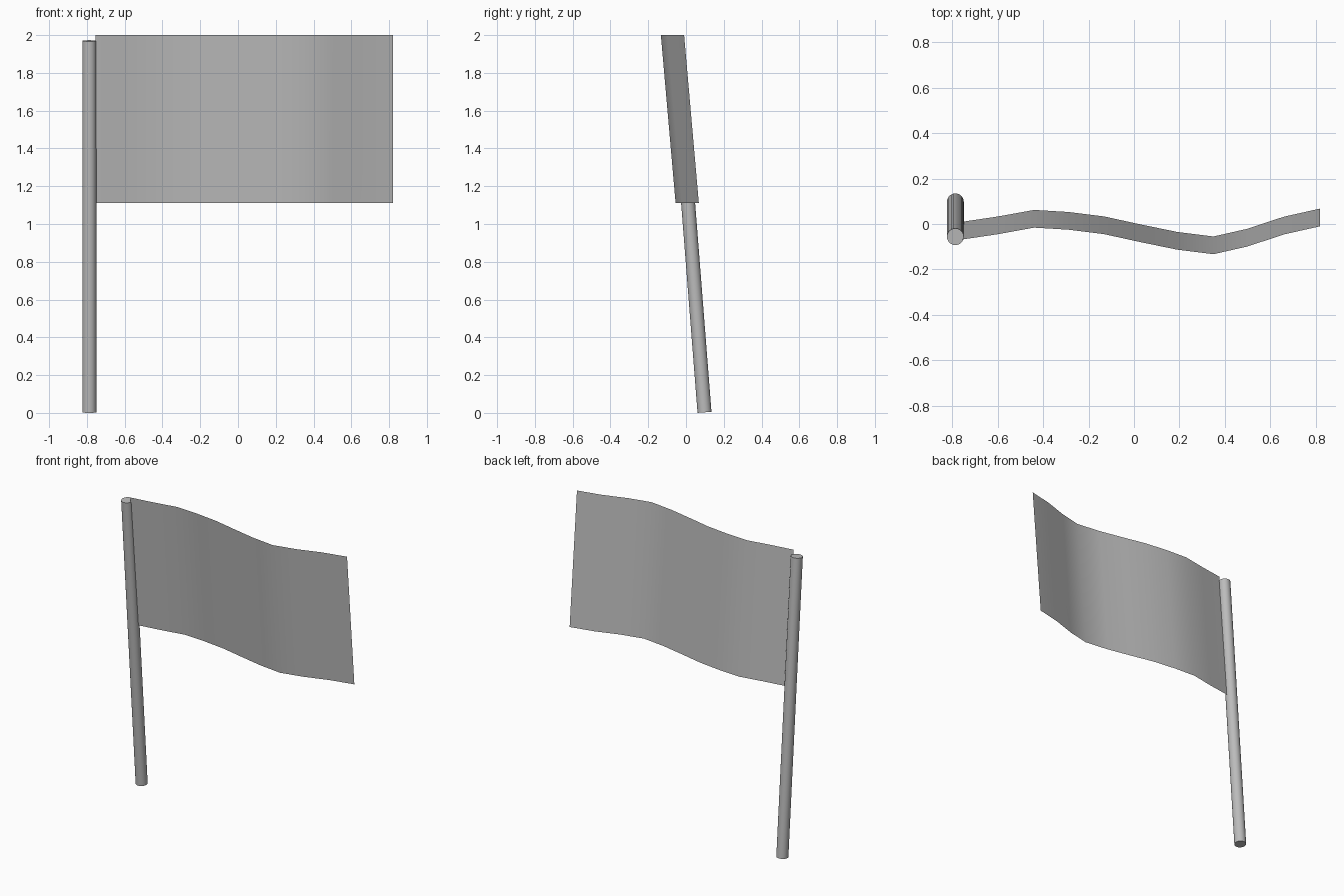
import bpy, bmesh
from mathutils import Vector

cube = bpy.data.objects.get("Cube")
if cube:
    bpy.data.objects.remove(cube, do_unlink=True)

grey = bpy.data.materials.new("plain grey")
grey.use_nodes = True
colour = (0.5, 0.5, 0.5, 1)
grey.diffuse_color = colour
grey.node_tree.nodes["Principled BSDF"].inputs["Base Color"].default_value = colour


def finish(obj):
    obj.data.materials.append(grey)
    bpy.ops.object.select_all(action="DESELECT")
    obj.select_set(True)
    bpy.context.view_layer.objects.active = obj
    bpy.ops.object.shade_smooth_by_angle(angle=0.7)


# Pole, leaning towards the front
foot, tip = Vector((-0.787, 0.098, 0.003)), Vector((-0.787, -0.056, 1.97))
axis = tip - foot
bpy.ops.mesh.primitive_cylinder_add(vertices=24, radius=0.037, depth=axis.length,
                                    location=(foot + tip) / 2,
                                    rotation=axis.to_track_quat("Z", "Y").to_euler())
pole = bpy.context.object
pole.name = "pole"
finish(pole)

# Cloth: one wavy lower edge swept up along the lean of the pole
wave = [(-0.755, 0.010), (-0.60, 0.033), (-0.44, 0.062), (-0.29, 0.053),
        (-0.13, 0.033), (0.02, 0.0), (0.19, -0.035), (0.35, -0.055),
        (0.50, -0.021), (0.66, 0.032), (0.82, 0.068)]
sweep = Vector((0, -0.078, 0.89))
bm = bmesh.new()
lower = [bm.verts.new((x, y, 1.11)) for x, y in wave]
upper = [bm.verts.new(v.co + sweep) for v in lower]
for i in range(len(wave) - 1):
    bm.faces.new((lower[i], lower[i + 1], upper[i + 1], upper[i]))
mesh = bpy.data.meshes.new("flag_cloth")
bm.to_mesh(mesh)
bm.free()
cloth = bpy.data.objects.new("flag_cloth", mesh)
bpy.context.collection.objects.link(cloth)
finish(cloth)
